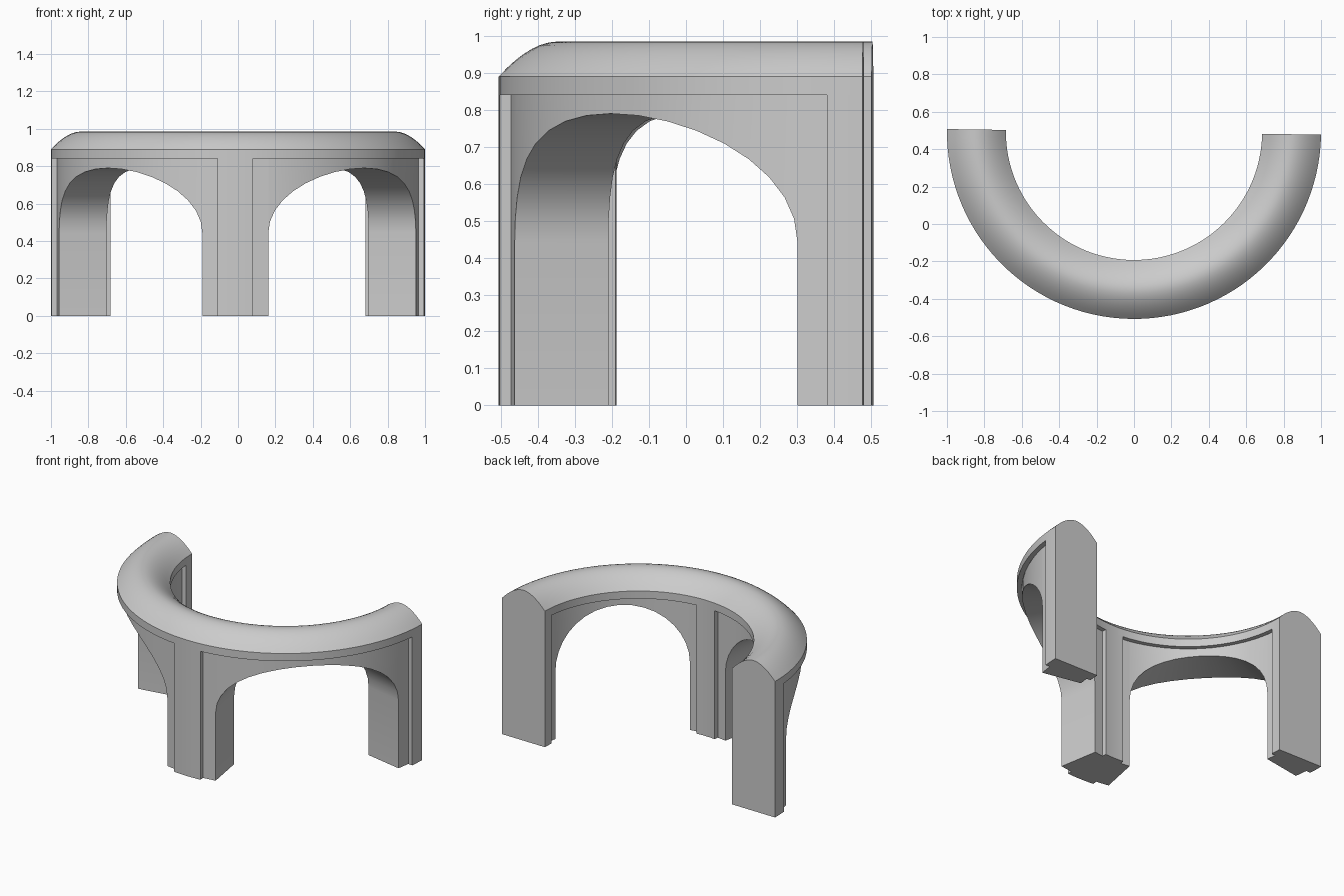
import bpy, bmesh, math

if "Cube" in bpy.data.objects:
    bpy.data.objects.remove(bpy.data.objects["Cube"])

CY = 0.4925                    # centre of the ring in y
TILT = math.radians(0.86)      # slight turn of the whole ring
R_OUT, R_IN = 1.0, 0.685       # coping and pilaster faces
W_OUT, W_IN = 0.97, 0.713      # recessed wall faces
Z_CAP, Z_DOME, Z_TOP = 0.84, 0.89, 0.985
SPRING, CROWN = 0.445, 0.79
PILASTER, JAMB = 5.5, 10.5     # half angles of pilaster and pier


def place(deg, r, z):
    a = math.pi - TILT + math.radians(deg)
    return (r * math.cos(a), CY + r * math.sin(a), z)


def loft(name, stations):
    """Skin a list of (angle, [(radius, z), ...]) sections around the ring."""
    bm = bmesh.new()
    rows = [[bm.verts.new(place(deg, r, z)) for r, z in prof]
            for deg, prof in stations]
    for a, b in zip(rows, rows[1:]):
        for i in range(len(a) - 1):
            bm.faces.new((a[i], b[i], b[i + 1], a[i + 1]))
    bm.faces.new(rows[0])
    bm.faces.new(rows[-1][::-1])
    bm.normal_update()
    flat = [f for f in bm.faces if f.calc_area() < 1e-7]
    bmesh.ops.delete(bm, geom=flat, context='FACES')
    bmesh.ops.remove_doubles(bm, verts=bm.verts[:], dist=1e-5)
    me = bpy.data.meshes.new(name)
    bm.to_mesh(me)
    bm.free()
    ob = bpy.data.objects.new(name, me)
    bpy.context.collection.objects.link(ob)
    bpy.ops.object.select_all(action='DESELECT')
    ob.select_set(True)
    bpy.context.view_layer.objects.active = ob
    bpy.ops.object.shade_smooth_by_angle(angle=math.radians(20))
    return ob


# Domed coping
mid, half = (R_OUT + R_IN) / 2, (R_OUT - R_IN) / 2
dome = []
for i in range(15):
    t = 1 - 2 * i / 14
    dome.append((mid + half * t, Z_TOP - (Z_TOP - Z_DOME) * abs(t) ** 1.85))
coping = [(W_OUT, Z_CAP), (R_OUT, Z_CAP)] + dome + [(R_IN, Z_CAP), (W_IN, Z_CAP)]
loft("domed_coping", [(180 * i / 60, coping) for i in range(61)])


# Arcade: pilasters, recessed piers and two arches in one sweep
def section(ri, ro, z):
    return [(ri, Z_CAP), (ri, z), (ro, z), (ro, Z_CAP)]


pil, pier = section(R_IN, R_OUT, 0), section(W_IN, W_OUT, 0)
arcade = []
for start in (0, 90):
    if start == 0:
        arcade.append((0, pil))
    arcade += [(start + PILASTER / 2, pil), (start + PILASTER, pil),
               (start + PILASTER, pier), (start + JAMB, pier)]
    for i in range(19):
        t = math.pi * i / 18
        deg = start + 45 - (45 - JAMB) * math.cos(t)
        z = SPRING + (CROWN - SPRING) * math.sin(t)
        arcade.append((deg, section(W_IN, W_OUT, z)))
    arcade += [(start + 90 - JAMB, pier), (start + 90 - PILASTER, pier),
               (start + 90 - PILASTER, pil), (start + 90 - PILASTER / 2, pil),
               (start + 90, pil)]
loft("arcade_wall", arcade)
